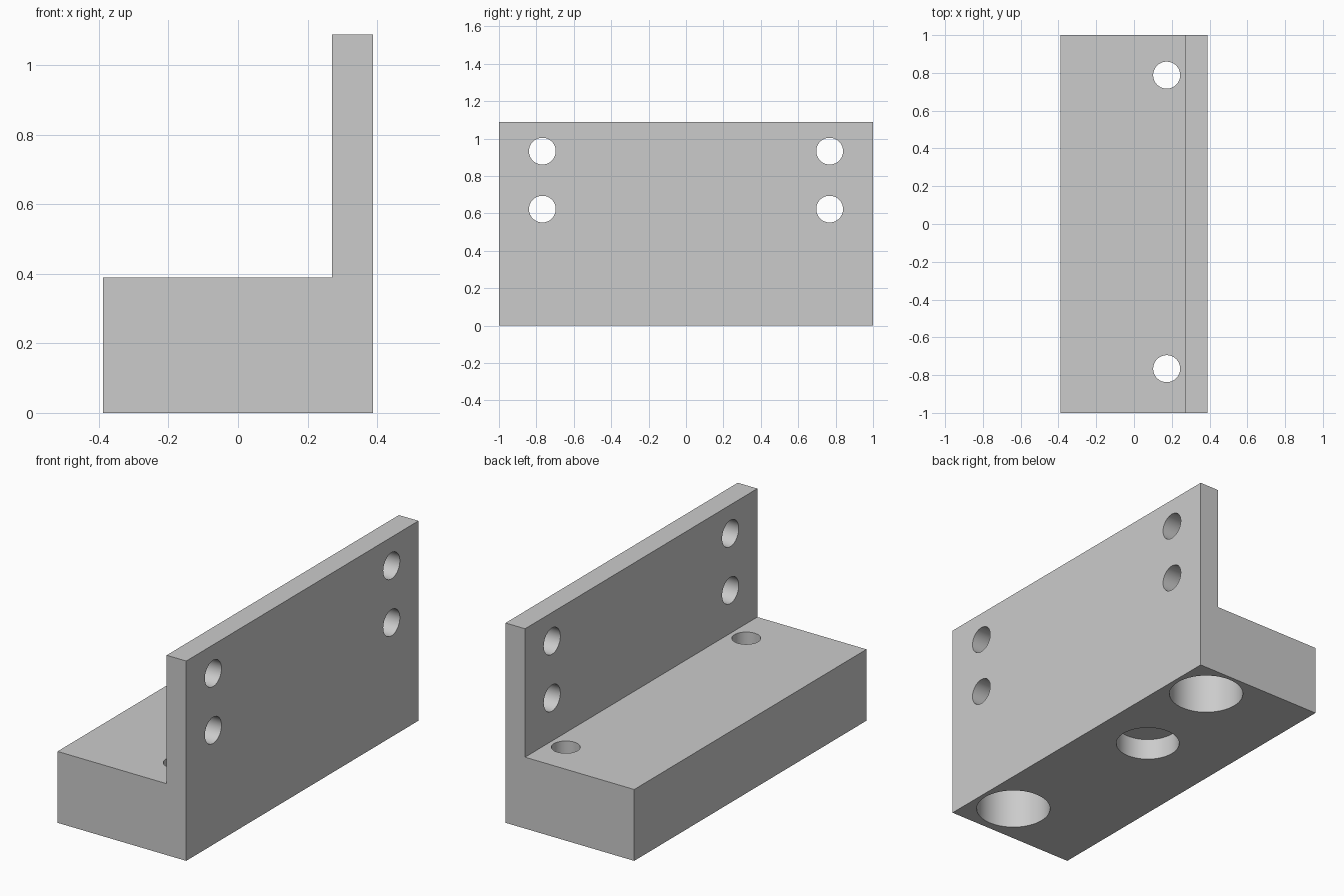
import bpy, bmesh
from math import radians

if "Cube" in bpy.data.objects:
    bpy.data.objects.remove(bpy.data.objects["Cube"], do_unlink=True)

GREY = (0.6, 0.6, 0.6, 1)
grey = bpy.data.materials.new("plain grey")
grey.use_nodes = True
grey.diffuse_color = GREY
grey.node_tree.nodes["Principled BSDF"].inputs["Base Color"].default_value = GREY

# Sizes
HALF_W, HALF_L = 0.388, 1.0
BASE_H, WALL_H, WALL_X = 0.389, 1.089, 0.27
HOLE_R, BORE_R, BORE_DEPTH = 0.0715, 0.19, 0.27
POCKET_R, POCKET_DEPTH = 0.163, 0.117

# L-shaped bracket body, extruded along its length
profile = [(-HALF_W, 0), (HALF_W, 0), (HALF_W, WALL_H),
           (WALL_X, WALL_H), (WALL_X, BASE_H), (-HALF_W, BASE_H)]
bm = bmesh.new()
end = bm.faces.new([bm.verts.new((x, -HALF_L, z)) for x, z in profile])
side = bmesh.ops.extrude_face_region(bm, geom=[end])["geom"]
bmesh.ops.translate(bm, vec=(0, 2 * HALF_L, 0),
                    verts=[g for g in side if isinstance(g, bmesh.types.BMVert)])
bmesh.ops.recalc_face_normals(bm, faces=bm.faces)
mesh = bpy.data.meshes.new("bracket")
bm.to_mesh(mesh)
bm.free()
bracket = bpy.data.objects.new("bracket", mesh)
bpy.context.collection.objects.link(bracket)
mesh.materials.append(grey)


def drill(name, centre, radius, depth, tilt=0):
    """Cut one round hole into the bracket."""
    bpy.ops.mesh.primitive_cylinder_add(vertices=64, radius=radius, depth=depth,
                                        location=centre, rotation=(0, tilt, 0))
    cutter = bpy.context.object
    cutter.name = name
    cutter.hide_render = True
    cutter.data.materials.append(grey)
    cut = bracket.modifiers.new(name, 'BOOLEAN')
    cut.operation, cut.solver, cut.object = 'DIFFERENCE', 'EXACT', cutter
    bpy.ops.object.select_all(action='DESELECT')
    bpy.context.view_layer.objects.active = bracket
    bracket.select_set(True)
    bpy.ops.object.modifier_apply(modifier=name)
    bpy.data.objects.remove(cutter, do_unlink=True)


# Four cross holes through the upright wall
for y in (-0.768, 0.768):
    for z in (0.623, 0.933):
        drill("wall_hole", (0.33, y, z), HOLE_R, 0.4, radians(90))

# Two base holes, counterbored from underneath
for y in (-0.766, 0.788):
    drill("counterbore", (0.173, y, BORE_DEPTH - 0.25), BORE_R, 0.5)
    drill("base_hole", (0.173, y, 0.35), HOLE_R, 0.5)

# Shallow round pocket under the base
drill("pocket", (0.075, 0.2, POCKET_DEPTH - 0.25), POCKET_R, 0.5)

bpy.ops.object.shade_smooth_by_angle(angle=radians(30))
